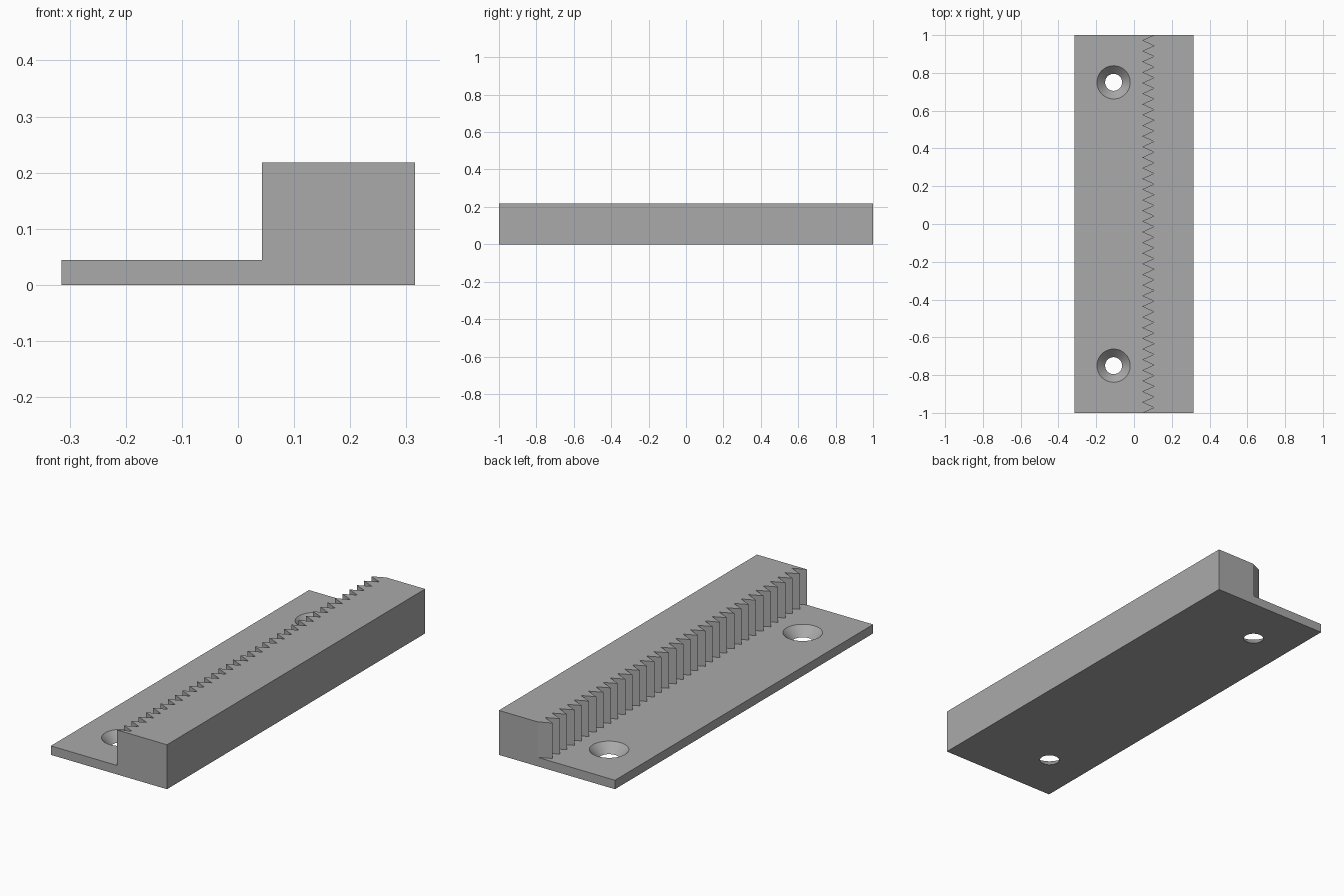
import bpy
import bmesh
import math

cube = bpy.data.objects.get("Cube")
if cube:
    bpy.data.objects.remove(cube, do_unlink=True)

HALF_W, HALF_L = 0.315, 1.0
PLATE_TOP, BAR_TOP = 0.044, 0.218
TIP_X, ROOT_X = 0.043, 0.105
HALF_TEETH = 71            # tooth flanks along the rack
HOLE_X, HOLE_Y = -0.108, 0.75
HOLE_BOTTOM, HOLE_TOP = 0.045, 0.088

# Single grey material
grey = bpy.data.materials.new("grey")
grey.use_nodes = True
colour = (0.4, 0.4, 0.4, 1)
grey.diffuse_color = colour
grey.node_tree.nodes["Principled BSDF"].inputs["Base Color"].default_value = colour


def add_object(name, bm):
    bmesh.ops.recalc_face_normals(bm, faces=bm.faces)
    mesh = bpy.data.meshes.new(name)
    bm.to_mesh(mesh)
    bm.free()
    mesh.materials.append(grey)
    obj = bpy.data.objects.new(name, mesh)
    bpy.context.collection.objects.link(obj)
    return obj


def prism(name, outline, bottom, top):
    """Extrude a plan outline upwards."""
    bm = bmesh.new()
    face = bm.faces.new([bm.verts.new((x, y, bottom)) for x, y in outline])
    extruded = bmesh.ops.extrude_face_region(bm, geom=[face])["geom"]
    verts = [v for v in extruded if isinstance(v, bmesh.types.BMVert)]
    bmesh.ops.translate(bm, verts=verts, vec=(0, 0, top - bottom))
    return add_object(name, bm)


# Base plate
plate = prism("base_plate", [(-HALF_W, -HALF_L), (HALF_W, -HALF_L),
                             (HALF_W, HALF_L), (-HALF_W, HALF_L)], 0, PLATE_TOP)

# Countersunk screw holes: cone cutters running past both plate faces
slope = (HOLE_TOP - HOLE_BOTTOM) / PLATE_TOP
margin = 0.01
for label, side in (("front", -1), ("back", 1)):
    bm = bmesh.new()
    bmesh.ops.create_cone(bm, cap_ends=True, segments=64,
                          radius1=HOLE_BOTTOM - slope * margin,
                          radius2=HOLE_TOP + slope * margin,
                          depth=PLATE_TOP + 2 * margin)
    bmesh.ops.translate(bm, verts=bm.verts,
                        vec=(HOLE_X, side * HOLE_Y, PLATE_TOP / 2))
    cutter = add_object(label + "_hole_cutter", bm)
    cutter.hide_render = True
    cutter.hide_set(True)
    cut = plate.modifiers.new(label + "_hole", "BOOLEAN")
    cut.operation = "DIFFERENCE"
    cut.solver = "EXACT"
    cut.object = cutter

# Apply the cuts, then smooth the countersinks only
bpy.ops.object.select_all(action="DESELECT")
bpy.context.view_layer.objects.active = plate
plate.select_set(True)
for modifier in list(plate.modifiers):
    bpy.ops.object.modifier_apply(modifier=modifier.name)
bpy.ops.object.shade_smooth_by_angle(angle=math.radians(30))

# Toothed bar: zigzag from a tip at the front end to a root at the back end
zigzag = [(ROOT_X if i % 2 else TIP_X, -HALF_L + 2 * HALF_L * i / HALF_TEETH)
          for i in range(HALF_TEETH + 1)]
prism("toothed_bar", [(HALF_W, HALF_L), (HALF_W, -HALF_L)] + zigzag,
      PLATE_TOP, BAR_TOP)
